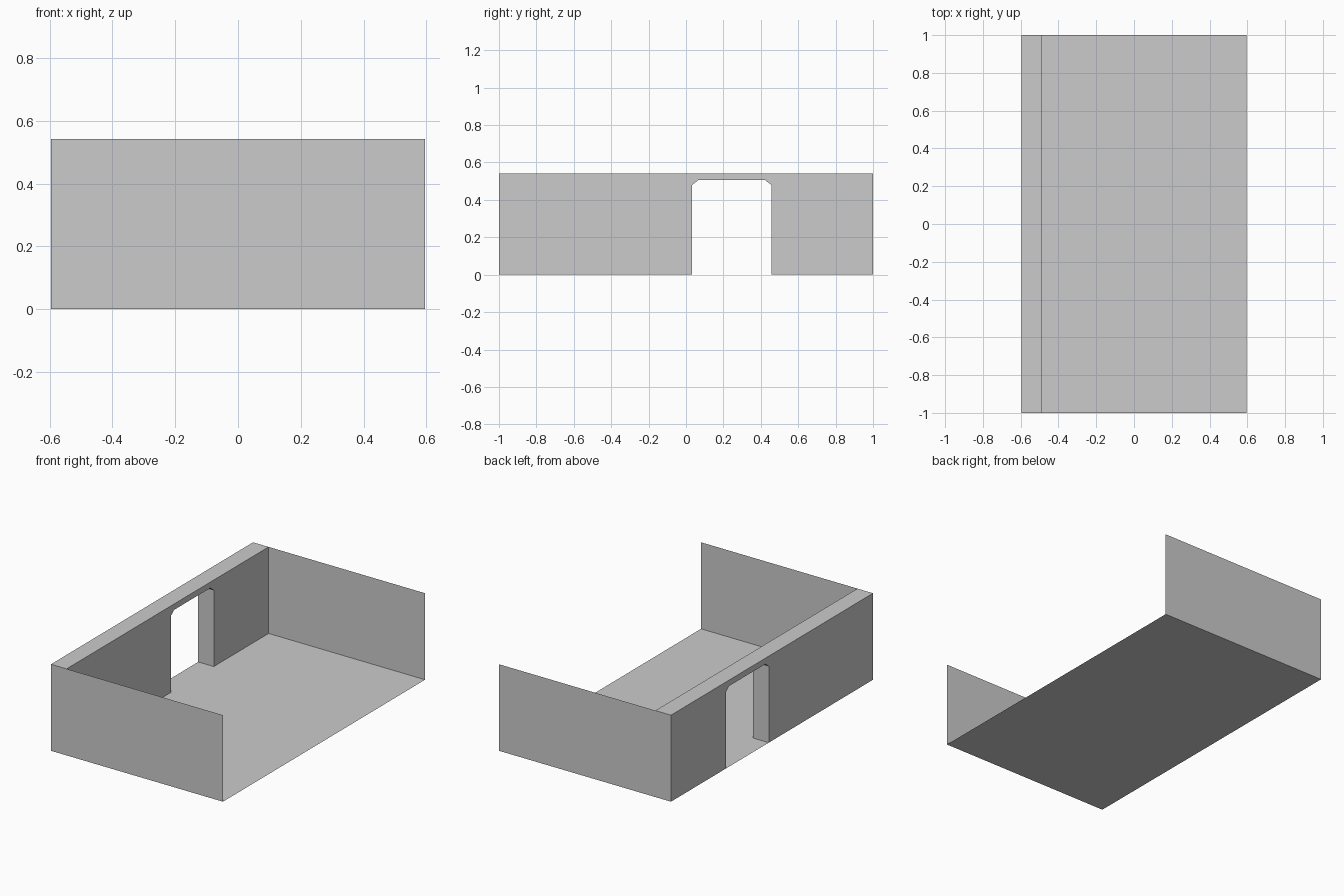
import bpy

if "Cube" in bpy.data.objects:
    bpy.data.objects.remove(bpy.data.objects["Cube"])

W, L, H = 0.596, 1.0, 0.542      # half width, half length, wall height
INNER = -0.488                   # inner face of the thick wall
D0, D1, DH = 0.032, 0.457, 0.505  # doorway sides and height
CY, CZ = 0.033, 0.026            # clipped doorway corners


def add_mesh(name, verts, faces):
    mesh = bpy.data.meshes.new(name)
    mesh.from_pydata(verts, [], faces)
    mesh.update()
    obj = bpy.data.objects.new(name, mesh)
    bpy.context.collection.objects.link(obj)
    return obj


# Floor sheet
add_mesh("floor", [(-W, -L, 0), (W, -L, 0), (W, L, 0), (-W, L, 0)], [(0, 1, 2, 3)])

# Single-sheet end walls, facing outwards
for name, y in (("front_wall", -L), ("back_wall", L)):
    order = (0, 1, 2, 3) if y < 0 else (3, 2, 1, 0)
    add_mesh(name, [(-W, y, 0), (W, y, 0), (W, y, H), (-W, y, H)], [order])

# Thick side wall: doorway outline extruded through its depth,
# with ends and underside closed by the end walls and floor
profile = [(-L, 0), (D0, 0), (D0, DH - CZ), (D0 + CY, DH), (D1 - CY, DH),
           (D1, DH - CZ), (D1, 0), (L, 0), (L, H), (-L, H)]
n = len(profile)
verts = [(x, y, z) for x in (INNER, -W) for y, z in profile]
faces = [tuple(range(n)), tuple(reversed(range(n, 2 * n)))]
for i in (1, 2, 3, 4, 5, 8):     # doorway reveal and wall top
    faces.append((i, i + n, i + 1 + n, i + 1))
add_mesh("doorway_wall", verts, faces)
